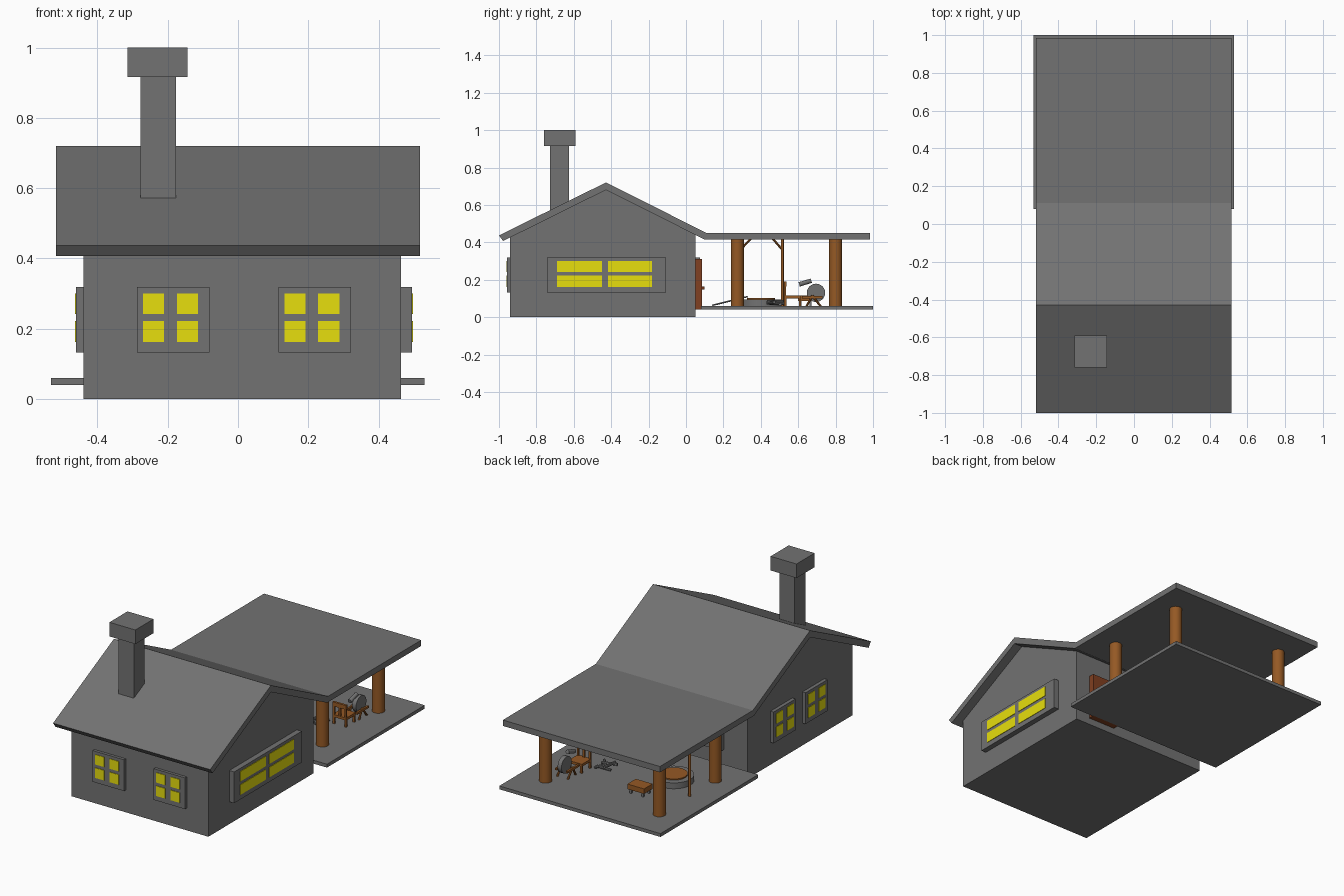
import bpy
import math
from mathutils import Vector

if "Cube" in bpy.data.objects:
    bpy.data.objects.remove(bpy.data.objects["Cube"])


def mat(name, r, g, b):
    m = bpy.data.materials.new(name)
    m.diffuse_color = (r, g, b, 1)
    m.use_nodes = True
    m.node_tree.nodes["Principled BSDF"].inputs["Base Color"].default_value = m.diffuse_color
    return m


GREY = mat("grey", 0.17, 0.17, 0.17)
YELLOW = mat("window_yellow", 0.93, 0.85, 0.005)
BROWN = mat("wood_brown", 0.30, 0.10, 0.018)
RED = mat("door_red_brown", 0.22, 0.05, 0.015)


def mesh(name, verts, faces, m):
    me = bpy.data.meshes.new(name)
    me.from_pydata(verts, [], faces)
    me.materials.append(m)
    ob = bpy.data.objects.new(name, me)
    bpy.context.collection.objects.link(ob)
    return ob


def box(name, x, y, z, m):
    """Box from (min, max) ranges."""
    v = [(a, b, c) for a in sorted(x) for b in sorted(y) for c in sorted(z)]
    f = [(0, 1, 3, 2), (4, 6, 7, 5), (0, 4, 5, 1), (2, 3, 7, 6), (0, 2, 6, 4), (1, 5, 7, 3)]
    return mesh(name, v, f, m)


def prism(name, profile, x0, x1, m):
    """Extrude a y-z profile along x."""
    n = len(profile)
    v = [(x, y, z) for x in (x0, x1) for y, z in profile]
    f = [tuple(reversed(range(n))), tuple(range(n, 2 * n))]
    f += [(i, (i + 1) % n, n + (i + 1) % n, n + i) for i in range(n)]
    return mesh(name, v, f, m)


def rod(name, a, b, r, m, sides=24):
    """Cylinder between two points."""
    a, b = Vector(a), Vector(b)
    d = b - a
    bpy.ops.mesh.primitive_cylinder_add(vertices=sides, radius=r, depth=d.length, location=(a + b) / 2)
    ob = bpy.context.object
    ob.name = name
    ob.rotation_euler = d.to_track_quat('Z', 'Y').to_euler()
    ob.data.materials.append(m)
    bpy.ops.object.shade_smooth_by_angle(angle=math.radians(35))
    return ob


def window(name, axis, wall, out, c, half, panes):
    """Frame on a wall plus 2x2 thin panes; axis is the wall normal."""
    def plate(nm, u, d, z, m):
        if axis == 'y':
            box(nm, u, d, z, m)
        else:
            box(nm, d, u, z, m)
    s = math.copysign(1, out - wall)
    plate(name + "_frame", (c - half, c + half), (wall - s * 0.01, out), (0.133, 0.319), GREY)
    for i, (u0, u1) in enumerate(panes):
        for j, z in enumerate(((0.162, 0.222), (0.242, 0.301))):
            plate(f"{name}_pane_{i}{j}", (c + u0, c + u1), (out - s * 0.003, out + s * 0.003), z, YELLOW)


# House walls with gables
prism("house_walls", [(-0.94, 0), (0.05, 0), (0.05, 0.445), (-0.428, 0.69), (-0.94, 0.435)],
      -0.44, 0.463, GREY)

# Gable roof running on into the flat porch roof
prism("roof", [(-0.978, 0.407), (-0.428, 0.68), (0.10, 0.415), (0.985, 0.415), (0.985, 0.45),
               (0.11, 0.45), (-0.428, 0.72), (-1.0, 0.437)], -0.518, 0.517, GREY)

# Chimney
box("chimney_shaft", (-0.278, -0.177), (-0.727, -0.626), (0.55, 0.92), GREY)
box("chimney_cap", (-0.315, -0.144), (-0.76, -0.59), (0.916, 1.0), GREY)

# Windows
small = ((-0.086, -0.026), (0.01, 0.07))
mid = ((-0.082, -0.02), (0.02, 0.082))
wide = ((-0.265, -0.023), (0.008, 0.243))
for i, cx in enumerate((-0.184, 0.218)):
    window(f"front_window_{i}", 'y', -0.94, -0.957, cx, 0.103, small)
for i, cy in enumerate((-0.27, -0.57)):
    window(f"left_window_{i}", 'x', -0.44, -0.461, cy, 0.103, mid)
window("right_window", 'x', 0.463, 0.495, -0.425, 0.318, wide)
window("back_window", 'y', 0.05, 0.075, -0.184, 0.103, mid)

# Back door with knob
box("door", (0.19, 0.37), (0.04, 0.085), (0.04, 0.31), RED)
rod("door_knob", (0.215, 0.08, 0.155), (0.215, 0.098, 0.155), 0.008, RED, 12)

# Porch floor and posts
box("porch_floor", (-0.532, 0.53), (0.08, 1.0), (0.04, 0.06), GREY)
for x in (-0.385, 0.365):
    for y in (0.275, 0.80):
        rod("porch_post", (x, y, 0.058), (x, y, 0.418), 0.035, BROWN)

# Thin hanging pole with braces by the left side
rod("thin_pole", (-0.385, 0.515, 0.058), (-0.385, 0.515, 0.418), 0.008, BROWN, 12)
rod("pole_brace", (-0.385, 0.515, 0.36), (-0.385, 0.465, 0.418), 0.006, BROWN, 8)
rod("post_brace", (-0.385, 0.30, 0.37), (-0.385, 0.345, 0.418), 0.006, BROWN, 8)

# Low round table: grey ring with wooden top
rod("round_table_base", (-0.20, 0.40, 0.058), (-0.20, 0.40, 0.095), 0.11, GREY, 32)
rod("round_table_top", (-0.20, 0.40, 0.09), (-0.20, 0.40, 0.102), 0.075, BROWN, 32)

# Low wooden bench
box("bench_seat", (-0.20, -0.09), (0.60, 0.68), (0.085, 0.115), BROWN)
for x in (-0.19, -0.11):
    for y in (0.605, 0.66):
        box("bench_leg", (x, x + 0.012), (y, y + 0.012), (0.058, 0.09), GREY)

# Chair
box("chair_seat", (0.255, 0.345), (0.525, 0.615), (0.10, 0.115), BROWN)
for x in (0.255, 0.333):
    for y in (0.525, 0.603):
        box("chair_leg", (x, x + 0.012), (y, y + 0.012), (0.058, 0.102), BROWN)
for x in (0.255, 0.294, 0.333):
    box("chair_back_slat", (x, x + 0.012), (0.525, 0.535), (0.11, 0.185), BROWN)
box("chair_back_rail", (0.255, 0.345), (0.523, 0.537), (0.165, 0.19), BROWN)

# Upright wheel on a wooden stand
rod("wheel_disc", (0.30, 0.695, 0.13), (0.325, 0.695, 0.13), 0.049, GREY, 24)
for x in (0.275, 0.345):
    for y in (0.645, 0.72):
        rod("wheel_stand_leg", (x, y, 0.058), (x, 0.675, 0.115), 0.006, BROWN, 8)
    box("wheel_stand_rail", (x - 0.006, x + 0.006), (0.62, 0.73), (0.10, 0.112), BROWN)
rod("wheel_shade", (0.312, 0.605, 0.175), (0.312, 0.67, 0.195), 0.012, GREY, 12)

# Loose grey bars on the floor
for i in range(5):
    a = i * 1.15
    p = Vector((0.19, 0.48, 0.068 + 0.004 * i))
    d = Vector((math.cos(a), math.sin(a), 0)) * 0.045
    rod(f"loose_bar_{i}", p - d + d.yxz * 0.5, p + d + d.yxz * 0.5, 0.008, GREY, 8)
rod("leaning_rod", (0.1, 0.14, 0.063), (0.1, 0.33, 0.11), 0.004, GREY, 8)
